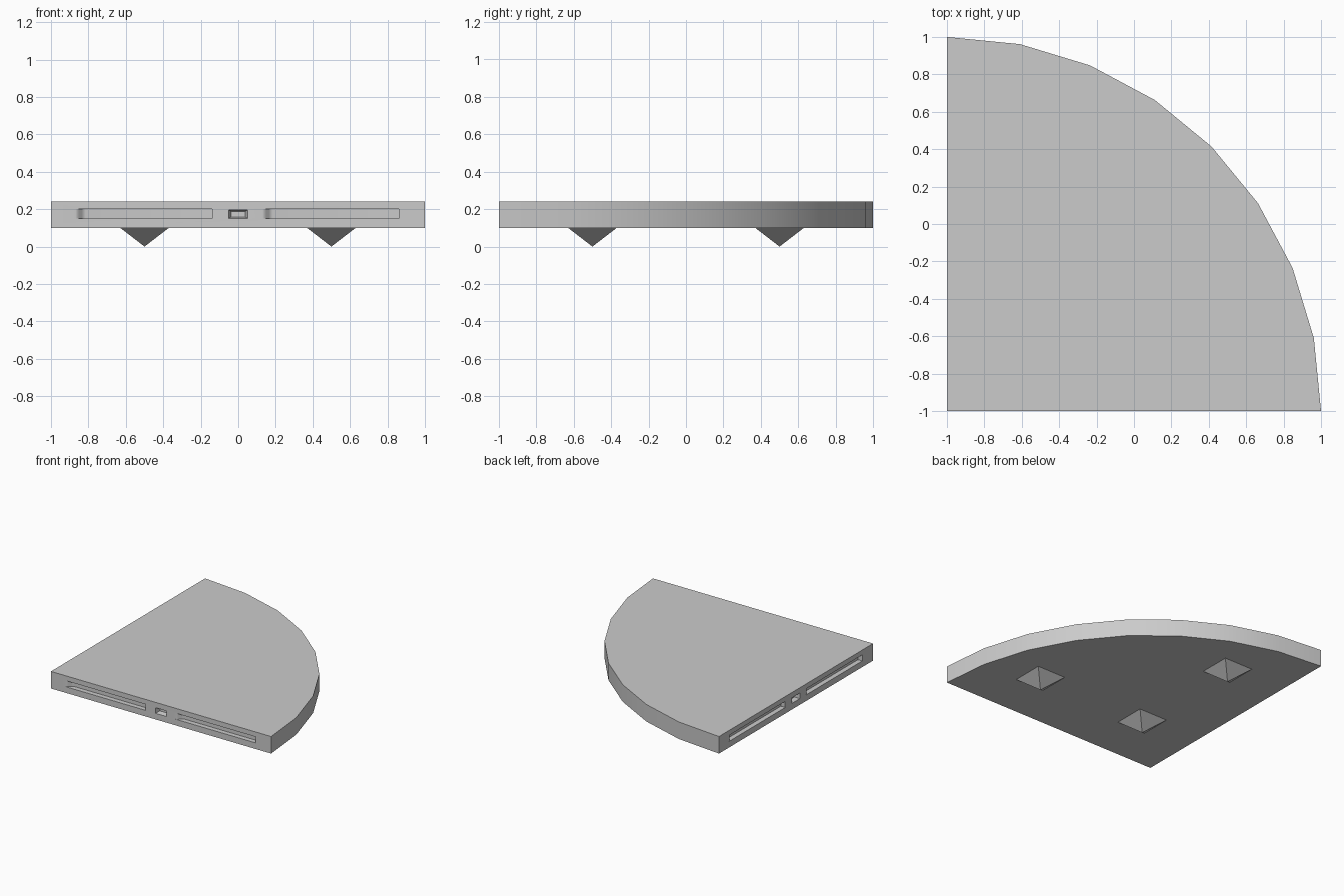
import bpy, bmesh
from math import sin, cos, pi
from mathutils import Matrix, Vector

if "Cube" in bpy.data.objects:
    bpy.data.objects.remove(bpy.data.objects["Cube"])

BOTTOM, TOP = 0.10, 0.24


def add_object(name, rings, capped=True):
    """Skin a list of equal-length closed rings and cap the ends."""
    bm = bmesh.new()
    loops = [[bm.verts.new(p) for p in ring] for ring in rings]
    n = len(loops[0])
    for a, b in zip(loops, loops[1:]):
        for i in range(n):
            j = (i + 1) % n
            bm.faces.new((a[i], a[j], b[j], b[i]))
    if capped:
        bm.faces.new(loops[0][::-1])
        bm.faces.new(loops[-1])
    bmesh.ops.remove_doubles(bm, verts=bm.verts, dist=1e-6)
    bmesh.ops.recalc_face_normals(bm, faces=bm.faces)
    mesh = bpy.data.meshes.new(name)
    bm.to_mesh(mesh)
    bm.free()
    obj = bpy.data.objects.new(name, mesh)
    bpy.context.collection.objects.link(obj)
    return obj


def extrude(name, outline, z0, z1):
    return add_object(name, [[(x, y, z) for x, y in outline] for z in (z0, z1)])


# Quarter-disc slab with eight arc segments
arc = [(-1 + 2 * cos(i * pi / 16), -1 + 2 * sin(i * pi / 16)) for i in range(9)]
slab = extrude("quarter_slab", [(-1, -1)] + arc, BOTTOM, TOP)

# Recess cutters for the two straight edges
cutters = []
slot = [(0, 0), (.01, .003), (.02, .011), (.035, .029), (.045, .037), (.055, .04),
        (.73, .04), (.73, -.03), (0, -.03)]
for side, angle in (("front", 0), ("left", -pi / 2)):
    turn = Matrix.Rotation(angle, 4, 'Z')
    parts = []
    # Long slots with a curved lead-in
    for k, start in enumerate((-.87, .13)):
        outline = [(start + u, -1 + d) for u, d in slot]
        parts.append(extrude(f"{side}_slot_cutter_{k}", outline, .15, .20))
    # Small tapered pocket in the middle
    rings = []
    for y, w, h in ((-1.02, .05, .023), (-1, .05, .023), (-.96, .038, .015)):
        rings.append([(-w, y, .173 - h), (w, y, .173 - h), (w, y, .173 + h), (-w, y, .173 + h)])
    parts.append(add_object(f"{side}_pocket_cutter", rings))
    for p in parts:
        p.data.transform(turn)
        p.hide_render = True
    cutters += parts

bpy.context.view_layer.objects.active = slab
for c in cutters:
    mod = slab.modifiers.new(c.name, 'BOOLEAN')
    mod.operation, mod.solver, mod.object = 'DIFFERENCE', 'EXACT', c
    bpy.ops.object.modifier_apply(modifier=mod.name)
for c in cutters:
    bpy.data.objects.remove(c)

# Smooth the rim, keep hard edges
bpy.ops.object.select_all(action='DESELECT')
slab.select_set(True)
bpy.ops.object.shade_smooth_by_angle(angle=pi / 6)

# Three inverted pyramid feet
for k, (x, y) in enumerate(((-.5, -.5), (.5, -.5), (-.5, .5))):
    base = [(x + sx * .13, y + sy * .13, BOTTOM) for sx, sy in ((-1, -1), (1, -1), (1, 1), (-1, 1))]
    bm = bmesh.new()
    verts = [bm.verts.new(p) for p in base]
    tip = bm.verts.new(Vector((x, y, 0)))
    for i in range(4):
        bm.faces.new((verts[(i + 1) % 4], verts[i], tip))
    mesh = bpy.data.meshes.new(f"foot_{k}")
    bm.to_mesh(mesh)
    bm.free()
    bpy.context.collection.objects.link(bpy.data.objects.new(f"foot_{k}", mesh))
